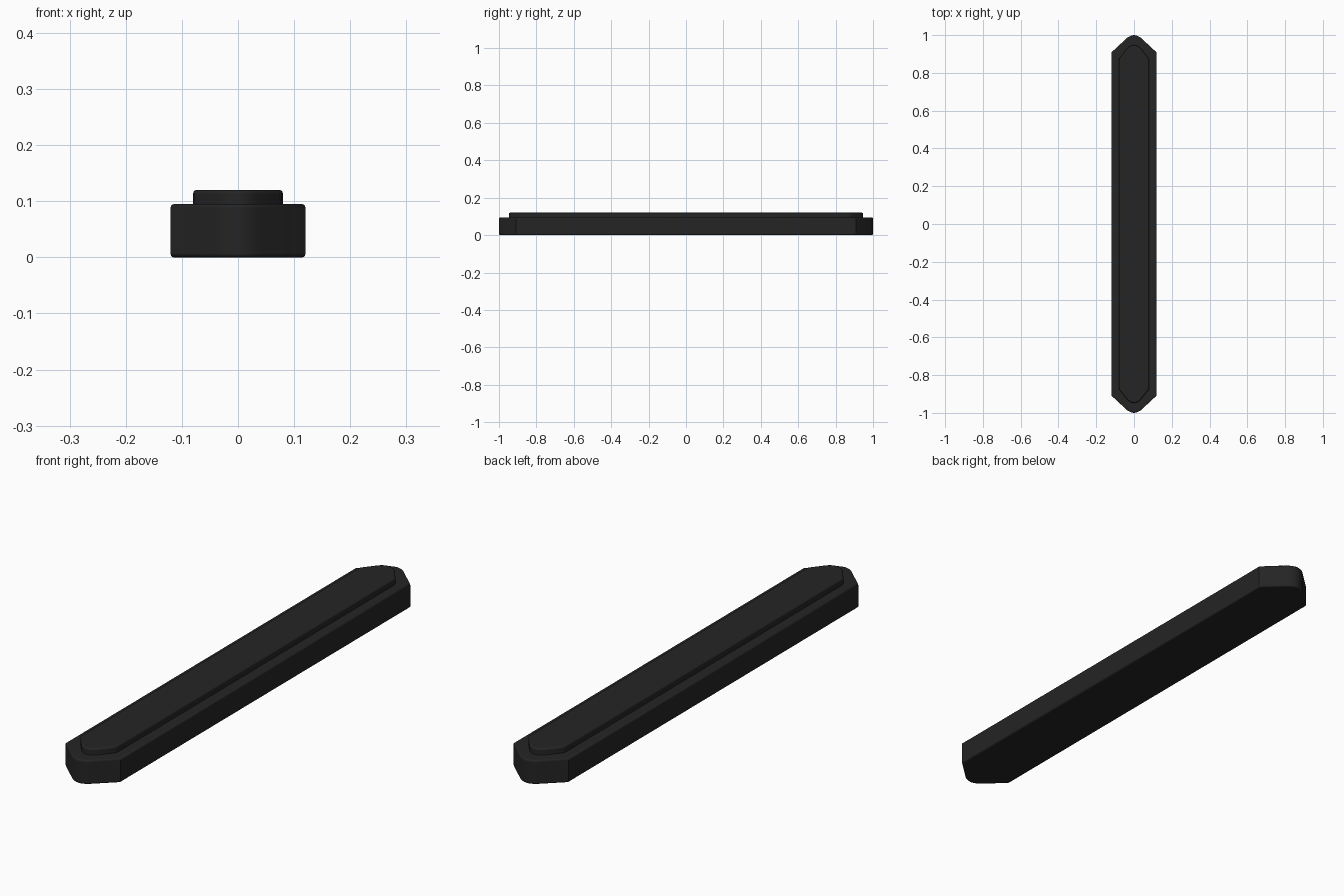
import bpy, bmesh, math

if "Cube" in bpy.data.objects:
    bpy.data.objects.remove(bpy.data.objects["Cube"])


def capped_bar(name, quarter, z0, z1, bevel, mat):
    """Extrude an outline mirrored from one quarter (tip to shoulder)."""
    right = quarter + [(x, -y) for x, y in reversed(quarter)]
    left = [(-x, y) for x, y in reversed(right) if x > 0]
    bm = bmesh.new()
    face = bm.faces.new([bm.verts.new((x, y, z0)) for x, y in right + left])
    face.normal_update()
    res = bmesh.ops.extrude_face_region(bm, geom=[face])
    for v in res["geom"]:
        if isinstance(v, bmesh.types.BMVert):
            v.co.z = z1
    bmesh.ops.recalc_face_normals(bm, faces=bm.faces)
    mesh = bpy.data.meshes.new(name)
    bm.to_mesh(mesh)
    bm.free()
    obj = bpy.data.objects.new(name, mesh)
    bpy.context.collection.objects.link(obj)
    mesh.materials.append(mat)
    mod = obj.modifiers.new("soft_edges", "BEVEL")
    mod.width = bevel
    mod.segments = 3
    mod.limit_method = "ANGLE"
    mod.angle_limit = math.radians(60)
    bpy.context.view_layer.objects.active = obj
    obj.select_set(True)
    bpy.ops.object.shade_smooth_by_angle(angle=math.radians(30))
    obj.select_set(False)
    return obj


black = bpy.data.materials.new("black_plastic")
black.diffuse_color = (0.018, 0.018, 0.018, 1)
black.use_nodes = True
black.node_tree.nodes["Principled BSDF"].inputs["Base Color"].default_value = black.diffuse_color

# Main bar with chamfered, rounded ends
body = [(0, 1.0), (0.012, 0.998), (0.025, 0.993), (0.036, 0.986), (0.12, 0.908)]
capped_bar("bar_body", body, 0.0, 0.095, 0.006, black)

# Raised panel along the top
panel = [(0, 0.947), (0.012, 0.945), (0.024, 0.939), (0.035, 0.93),
         (0.072, 0.884), (0.078, 0.874), (0.08, 0.862)]
capped_bar("top_panel", panel, 0.085, 0.12, 0.006, black)
